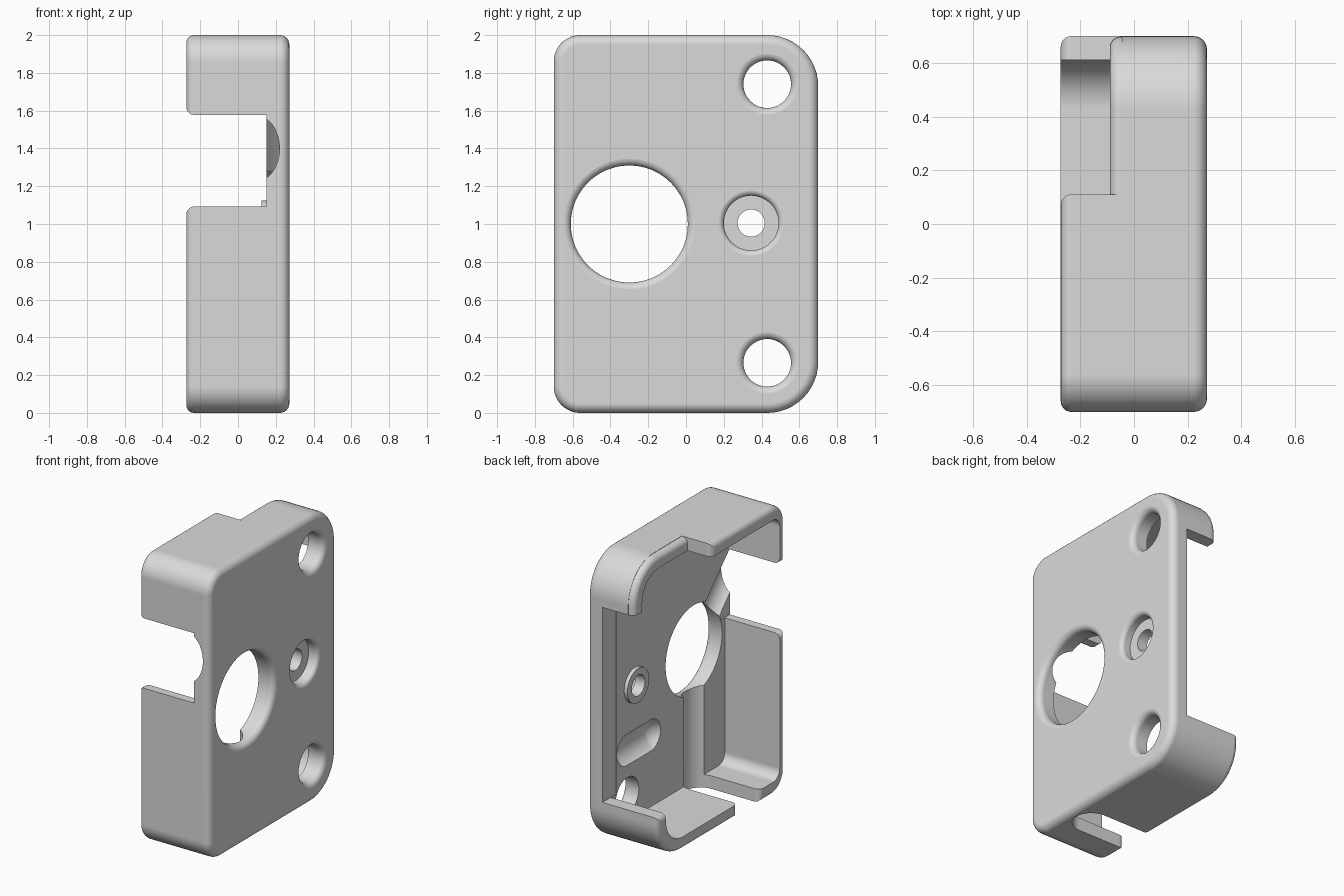
import bpy, bmesh
from math import sin, cos, pi, radians
from mathutils import Matrix

cube = bpy.data.objects.get("Cube")
if cube:
    bpy.data.objects.remove(cube, do_unlink=True)

OUTER, INNER, RIM = 0.272, 0.15, -0.273   # plate faces and open rim along x
GROOVE_X, GROOVE_R = 0.098, 0.122         # cable groove axis and radius

grey = bpy.data.materials.new("light grey")
grey.use_nodes = True
colour = (0.7, 0.7, 0.7, 1)
grey.diffuse_color = colour
grey.node_tree.nodes["Principled BSDF"].inputs["Base Color"].default_value = colour


def make(name, bm):
    bmesh.ops.recalc_face_normals(bm, faces=bm.faces)
    mesh = bpy.data.meshes.new(name)
    bm.to_mesh(mesh)
    bm.free()
    mesh.materials.append(grey)
    obj = bpy.data.objects.new(name, mesh)
    bpy.context.collection.objects.link(obj)
    return obj


def loft(name, rings):
    """Skin a list of equal rings and cap both ends."""
    bm = bmesh.new()
    loops = [[bm.verts.new(p) for p in ring] for ring in rings]
    n = len(loops[0])
    for a, b in zip(loops, loops[1:]):
        for i in range(n):
            j = (i + 1) % n
            bm.faces.new((a[i], a[j], b[j], b[i]))
    bm.faces.new(loops[0])
    bm.faces.new(loops[-1])
    return make(name, bm)


def rounded(x, y0, y1, z0, z1, rf, rb, m=0.0, n=12):
    """Rounded rectangle in the yz plane, shrunk by m."""
    pts = []
    for k, (y, z, r) in enumerate([(y1 - rb, z1 - rb, rb), (y0 + rf, z1 - rf, rf),
                                   (y0 + rf, z0 + rf, rf), (y1 - rb, z0 + rb, rb)]):
        for i in range(n + 1):
            a = (k + i / n) * pi / 2
            pts.append((x, y + (r - m) * cos(a), z + (r - m) * sin(a)))
    return pts


def fillet(x, edge, f, inset, direction):
    """Rings (x, margin) rounding one cap edge."""
    return [(edge - direction * f * (1 - sin(a)), inset + f * (1 - cos(a)))
            for a in (i * pi / 12 for i in range(7))]


def block(name, x0, f0, x1, f1, inset=0.0):
    steps = fillet(0, x0, f0, inset, -1)[::-1]
    steps += fillet(0, x1, f1, inset, 1) if f1 else [(x1, inset)]
    return loft(name, [rounded(x, -0.7, 0.7, 0, 2, 0.14, 0.27, m) for x, m in steps])


def mouth(edge, w, f):
    """Flared opening as (distance outwards, half width)."""
    pts = [(edge - f + f * sin(a), w + f - f * cos(a))
           for a in (radians(10 * i) for i in range(9))]
    d, r = pts[-1]
    a = radians(80)
    return pts + [(d + 0.05 * cos(a), r + 0.05 * sin(a))]


def channel(name, axis, c, w, floor, start, end, round_floor=False):
    """Slot open towards -x with a flared mouth, extruded along an axis."""
    if round_floor:
        pts = [(floor + w * cos(a), c + w * sin(a))
               for a in ((i / 16 - 0.5) * pi for i in range(17))]
    else:
        pts = [(floor, c - w), (floor, c + w)]
    side = mouth(-RIM, w, 0.04)
    pts += [(-d, c + r) for d, r in side]
    pts += [(-d, c - r) for d, r in reversed(side)]
    place = {"y": lambda p, q, h: (p, h, q), "z": lambda p, q, h: (p, q, h)}[axis]
    return loft(name, [[place(p, q, h) for p, q in pts] for h in (start, end)])


def lathe(name, y, z, profile, n=48):
    """Revolve (x, radius) points about an axis along x."""
    angles = [2 * pi * i / n for i in range(n)]
    return loft(name, [[(x, y + r * cos(a), z + r * sin(a)) for a in angles]
                       for x, r in profile])


def hole(name, y, z, r, f, start=0.05):
    return lathe(name, y, z, [(start, r)] + mouth(OUTER, r, f))


def combine(target, tool, operation="DIFFERENCE"):
    mod = target.modifiers.new("cut", "BOOLEAN")
    mod.operation, mod.solver, mod.object = operation, "EXACT", tool
    bpy.context.view_layer.objects.active = target
    bpy.ops.object.modifier_apply(modifier=mod.name)
    bpy.data.objects.remove(tool, do_unlink=True)


# Rounded case, with a shallower rim at the upper back corner
case = block("case_half", RIM, 0.04, OUTER, 0.05)
combine(case, channel("rim_step", "z", 0.71, 0.6, -0.045, 1.5, 2.3))
combine(case, block("shallow_corner", -0.09, 0.04, 0.2, 0, inset=0.002), "UNION")

# Hollow inside
combine(case, loft("cavity", [rounded(x, -0.64, 0.61, 0.09, 1.91, 0.07, 0.18)
                              for x in (-0.5, INNER)]))

# Raised boss round the small screw hole
combine(case, lathe("screw_boss", 0.345, 1.005, [(0.125, 0.12), (0.2, 0.12)]), "UNION")

# Openings in the front and back walls
combine(case, channel("front_notch", "y", 1.335, 0.243, INNER + 0.002, -0.9, -0.6))
combine(case, channel("back_opening", "y", 0.9975, 0.6775, INNER + 0.002, 0.55, 0.9))

# Cable slot through the floor, up to the large hole
combine(case, channel("floor_slot", "z", -0.3, GROOVE_R, GROOVE_X, -0.2, 1.0, True))

# Diagonal cable groove from the large hole to the front notch
bm = bmesh.new()
bmesh.ops.create_cone(bm, cap_ends=True, segments=48, radius1=GROOVE_R, radius2=GROOVE_R,
                      depth=0.85, matrix=Matrix.Translation((GROOVE_X, -0.6, 1.3))
                      @ Matrix.Rotation(radians(45), 4, "X"))
combine(case, make("diagonal_groove", bm))

# Round-ended pocket in the plate
bm = bmesh.new()
bmesh.ops.create_uvsphere(bm, u_segments=32, v_segments=16, radius=GROOVE_R,
                          matrix=Matrix.Rotation(pi / 2, 4, "X"))
for v in bm.verts:
    if abs(v.co.y) > 0.001:
        v.co.y += 0.13 if v.co.y > 0 else -0.13
bmesh.ops.translate(bm, verts=bm.verts, vec=(GROOVE_X, 0.305, 0.585))
combine(case, make("pocket", bm))

# Holes through the plate
combine(case, hole("large_hole", -0.3, 1.0, 0.31, 0.04))
for z in (0.265, 1.74):
    combine(case, hole("corner_hole", 0.43, z, 0.126, 0.04))
combine(case, hole("counterbore", 0.345, 1.005, 0.145, 0.03, start=0.2))
combine(case, lathe("screw_hole", 0.345, 1.005, [(0.05, 0.072), (0.4, 0.072)]))

# Smooth fillets, crisp edges
bpy.ops.object.select_all(action="DESELECT")
case.select_set(True)
bpy.context.view_layer.objects.active = case
bpy.ops.object.shade_smooth_by_angle(angle=radians(30))
weighted = case.modifiers.new("flat_faces", "WEIGHTED_NORMAL")
weighted.keep_sharp = True
